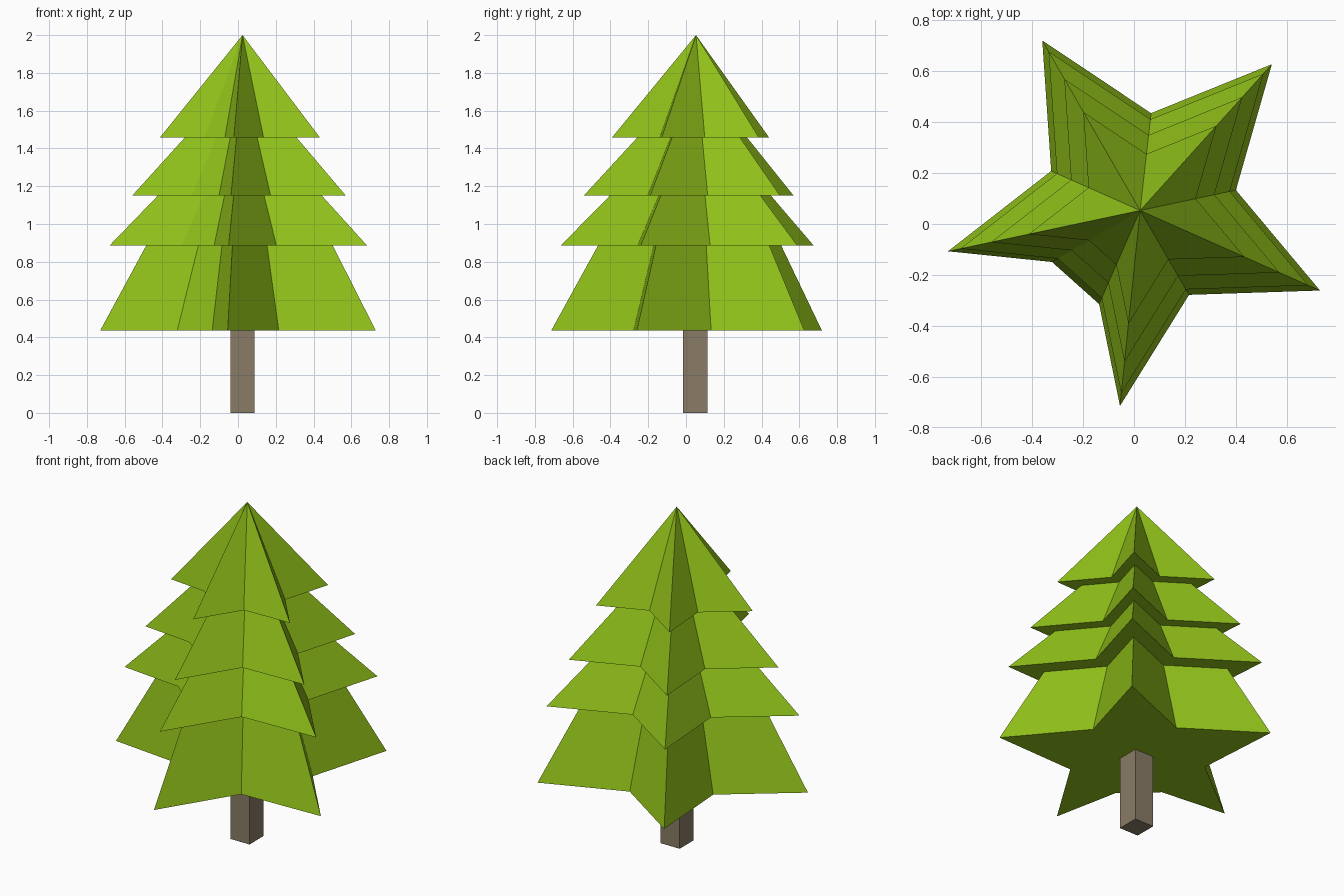
import bpy, bmesh

if "Cube" in bpy.data.objects:
    bpy.data.objects.remove(bpy.data.objects["Cube"])

AXIS = (0.024, 0.053)      # trunk and tip axis
BASE_Z, TIP_Z = 0.435, 2.0

# Irregular five-pointed star outline (one notch is blunted), counter-clockwise
STAR = [(0.73, -0.261), (0.40, 0.133), (0.541, 0.627), (0.067, 0.435),
        (-0.36, 0.72), (-0.325, 0.208), (-0.73, -0.107), (-0.322, -0.149),
        (-0.137, -0.314), (-0.055, -0.714), (0.216, -0.278)]

# Stepped tier profile: (height, star scale)
TIERS = [(BASE_Z, 1.0), (0.885, 0.677), (0.885, 0.935), (1.15, 0.595),
         (1.15, 0.775), (1.458, 0.405), (1.458, 0.58)]


def material(name, colour):
    mat = bpy.data.materials.new(name)
    mat.diffuse_color = (*colour, 1)
    mat.use_nodes = True
    mat.node_tree.nodes["Principled BSDF"].inputs["Base Color"].default_value = mat.diffuse_color
    return mat


def finish(bm, name, mat):
    bmesh.ops.recalc_face_normals(bm, faces=bm.faces)
    mesh = bpy.data.meshes.new(name)
    bm.to_mesh(mesh)
    bm.free()
    mesh.materials.append(mat)
    bpy.context.collection.objects.link(bpy.data.objects.new(name, mesh))


def ring(bm, z, scale):
    ax, ay = AXIS
    return [bm.verts.new((ax + (x - ax) * scale, ay + (y - ay) * scale, z))
            for x, y in STAR]


# Foliage: star rings bridged up the tiers and closed at the tip
bm = bmesh.new()
rings = [ring(bm, z, s) for z, s in TIERS]
tip = bm.verts.new((*AXIS, TIP_Z))
n = len(STAR)
bm.faces.new(rings[0][::-1])
for low, high in zip(rings, rings[1:]):
    for i in range(n):
        j = (i + 1) % n
        bm.faces.new((low[i], low[j], high[j], high[i]))
for i in range(n):
    bm.faces.new((rings[-1][i], rings[-1][(i + 1) % n], tip))
finish(bm, "foliage", material("leaf_green", (0.28, 0.53, 0.01)))

# Trunk: square post under the foliage
bm = bmesh.new()
bmesh.ops.create_cube(bm, size=1)
bmesh.ops.scale(bm, vec=(0.125, 0.13, BASE_Z), verts=bm.verts)
bmesh.ops.translate(bm, vec=(AXIS[0], AXIS[1] - 0.003, BASE_Z / 2), verts=bm.verts)
finish(bm, "trunk", material("bark_brown", (0.25, 0.2, 0.13)))
